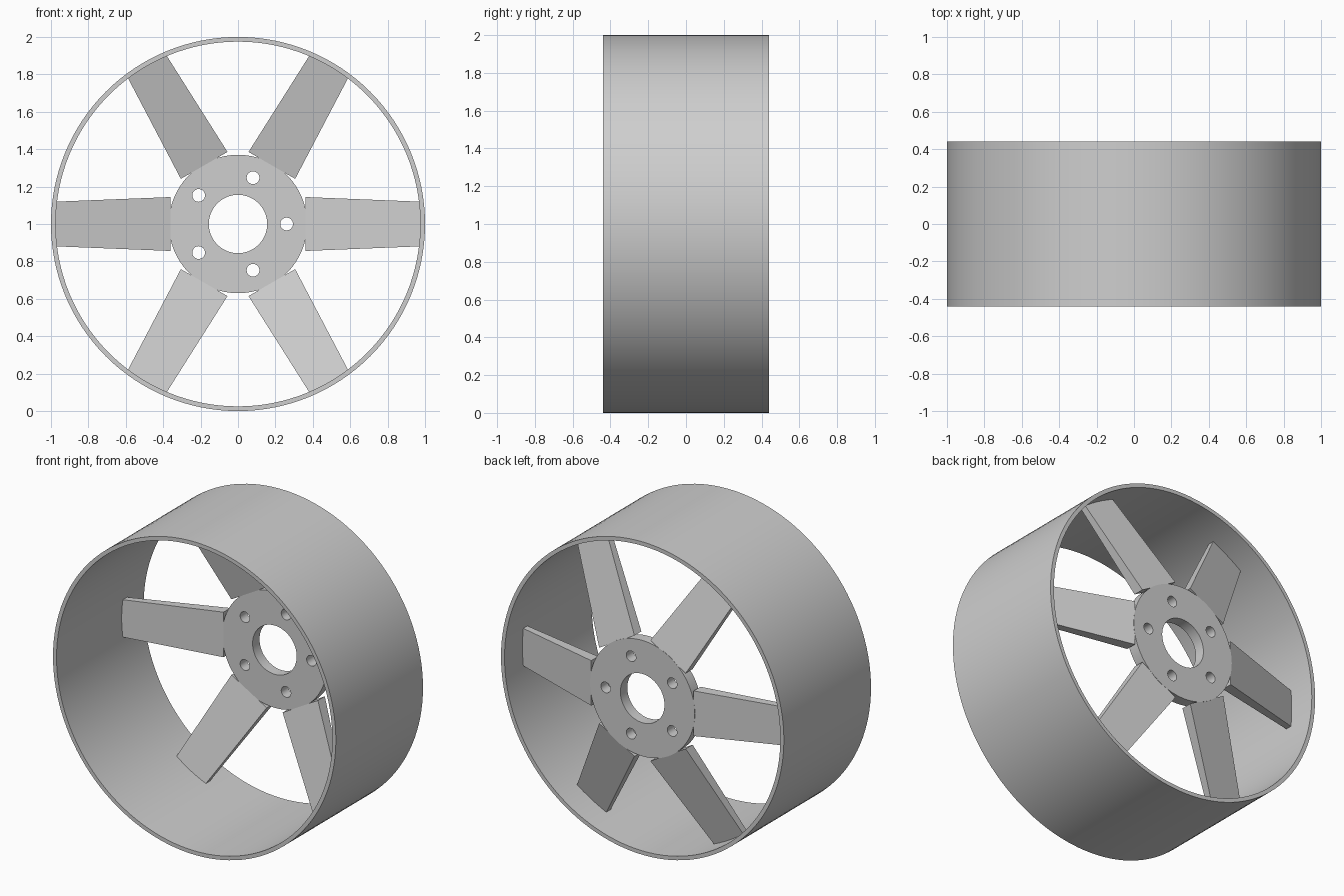
import bpy, bmesh, math
from mathutils import Matrix, Vector

if "Cube" in bpy.data.objects:
    bpy.data.objects.remove(bpy.data.objects["Cube"])

metal = bpy.data.materials.new("grey metal")
metal.diffuse_color = (0.62, 0.62, 0.62, 1)
metal.use_nodes = True
metal.node_tree.nodes["Principled BSDF"].inputs["Base Color"].default_value = metal.diffuse_color
AXLE = Vector((0, 0, 1))
HALF = 0.44


def finish(bm, name, smooth=True):
    bmesh.ops.recalc_face_normals(bm, faces=bm.faces)
    bmesh.ops.translate(bm, verts=bm.verts, vec=AXLE)
    me = bpy.data.meshes.new(name)
    bm.to_mesh(me)
    bm.free()
    me.materials.append(metal)
    ob = bpy.data.objects.new(name, me)
    bpy.context.collection.objects.link(ob)
    if smooth:
        bpy.ops.object.select_all(action='DESELECT')
        ob.select_set(True)
        bpy.context.view_layer.objects.active = ob
        bpy.ops.object.shade_smooth_by_angle(angle=math.radians(30))
    return ob


def plate(name, circles, y0, y1):
    """Flat plate filled between circles (x, z, radius, sides), thickened along y."""
    bm = bmesh.new()
    for cx, cz, r, n in circles:
        vs = [bm.verts.new((cx + r * math.cos(math.tau * i / n), y0,
                            cz + r * math.sin(math.tau * i / n))) for i in range(n)]
        for i in range(n):
            bm.edges.new((vs[i], vs[(i + 1) % n]))
    bmesh.ops.triangle_fill(bm, use_beauty=True, use_dissolve=False,
                            edges=bm.edges[:], normal=(0, -1, 0))
    ext = bmesh.ops.extrude_face_region(bm, geom=bm.faces[:], use_keep_orig=True)
    moved = [v for v in ext["geom"] if isinstance(v, bmesh.types.BMVert)]
    bmesh.ops.translate(bm, verts=moved, vec=(0, y1 - y0, 0))
    return finish(bm, name)


# Rim: thin wide band
bm = bmesh.new()
N = 128
rings = [[bm.verts.new((r * math.cos(math.tau * i / N), y, r * math.sin(math.tau * i / N)))
          for i in range(N)]
         for r, y in ((1, -HALF), (1, HALF), (0.975, HALF), (0.975, -HALF))]
for k in range(4):
    a, b = rings[k], rings[(k + 1) % 4]
    for i in range(N):
        j = (i + 1) % N
        bm.faces.new((a[i], a[j], b[j], b[i]))
finish(bm, "rim")

# Hub: disc with centre bore and five bolt holes
holes = [(0.26 * math.cos(math.tau * k / 5), 0.26 * math.sin(math.tau * k / 5), 0.034, 32)
         for k in range(5)]
plate("hub", [(0, 0, 0.37, 96), (0, 0, 0.156, 64)] + holes, 0.37, HALF)

# Spokes: tapered bars sloping forward from the hub to the rim
# stations: radius, half width, front y, back y
STATIONS = ((0.362, 0.144, 0.37, 0.44), (0.985, 0.119, 0.215, 0.256))
for k in range(6):
    bm = bmesh.new()
    ends = [[bm.verts.new((r, y, z)) for y, z in ((f, -w), (f, w), (b, w), (b, -w))]
            for r, w, f, b in STATIONS]
    for end in ends:
        bm.faces.new(end)
    for i in range(4):
        j = (i + 1) % 4
        bm.faces.new((ends[0][i], ends[0][j], ends[1][j], ends[1][i]))
    bmesh.ops.rotate(bm, verts=bm.verts, cent=(0, 0, 0),
                     matrix=Matrix.Rotation(math.tau * k / 6, 3, 'Y'))
    finish(bm, f"spoke_{k + 1}", smooth=False)
